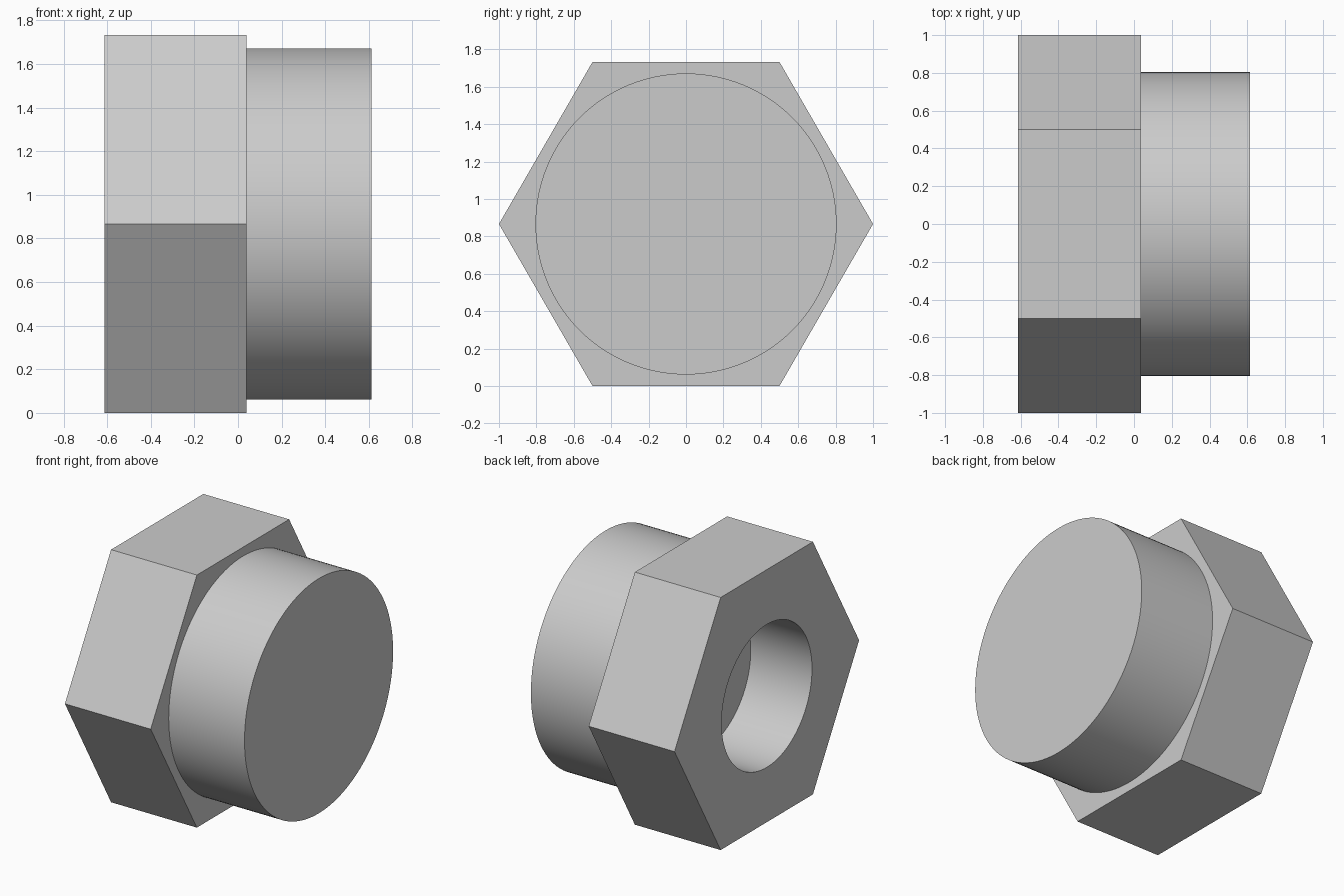
import bpy
from math import radians

default = bpy.data.objects.get("Cube")
if default:
    bpy.data.objects.remove(default, do_unlink=True)

HEX_R, SHANK_R, BORE_R = 1.0, 0.805, 0.49
X_HEAD, X_SHOULDER, X_END = -0.613, 0.038, 0.613
BORE_DEPTH = 0.465
AXIS_Z = HEX_R * 3 ** 0.5 / 2

steel = bpy.data.materials.new("light grey steel")
steel.use_nodes = True
grey = (0.6, 0.6, 0.6, 1)
steel.diffuse_color = grey
steel.node_tree.nodes["Principled BSDF"].inputs["Base Color"].default_value = grey


def prism(name, sides, radius, x0, x1, turn=0):
    """Regular prism lying along x between x0 and x1."""
    bpy.ops.mesh.primitive_cylinder_add(
        vertices=sides, radius=radius, depth=x1 - x0,
        location=((x0 + x1) / 2, 0, AXIS_Z), rotation=(0, radians(90), 0))
    obj = bpy.context.object
    obj.name = name
    # Spin about the prism's own axis, then bake the placement
    obj.rotation_euler = (radians(turn), radians(90), 0)
    bpy.ops.object.transform_apply(location=True, rotation=True, scale=True)
    obj.data.materials.append(steel)
    return obj


def combine(body, tool, operation):
    mod = body.modifiers.new(operation.lower(), "BOOLEAN")
    mod.operation = operation
    mod.solver = "EXACT"
    mod.object = tool
    bpy.context.view_layer.objects.active = body
    bpy.ops.object.modifier_apply(modifier=mod.name)
    bpy.data.objects.remove(tool, do_unlink=True)


# Hexagonal head with corners pointing to front and back
plug = prism("hex_head_plug", 6, HEX_R, X_HEAD, X_SHOULDER)

# Round shank, rooted inside the head
combine(plug, prism("shank", 128, SHANK_R, X_SHOULDER - 0.1, X_END), "UNION")

# Blind bore in the head's outer face
combine(plug, prism("bore", 96, BORE_R, X_HEAD - 0.1, X_HEAD + BORE_DEPTH), "DIFFERENCE")

# Smooth round walls with crisp edges
bpy.ops.object.select_all(action="DESELECT")
plug.select_set(True)
bpy.context.view_layer.objects.active = plug
bpy.ops.object.shade_smooth_by_angle(angle=radians(30))
